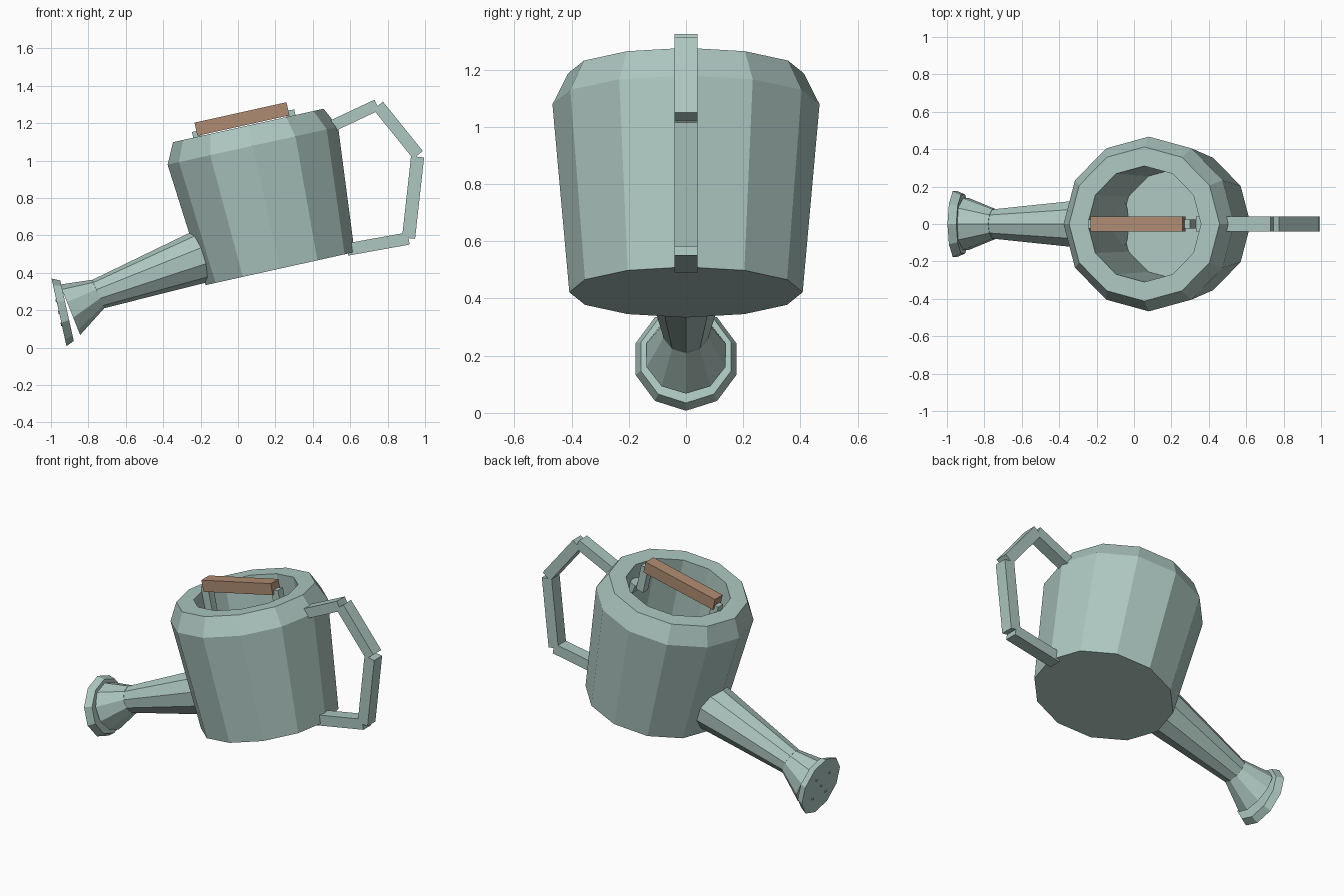
import bpy, bmesh, math
from mathutils import Vector, Matrix

cube = bpy.data.objects.get("Cube")
if cube:
    bpy.data.objects.remove(cube, do_unlink=True)


def material(name, rgb):
    mat = bpy.data.materials.new(name)
    mat.use_nodes = True
    mat.diffuse_color = (*rgb, 1)
    mat.node_tree.nodes["Principled BSDF"].inputs["Base Color"].default_value = (*rgb, 1)
    return mat


METAL = material("pale_green_metal", (0.42, 0.57, 0.53))
WOOD = material("brown_wood", (0.43, 0.26, 0.17))
TILT = math.radians(12.5)


def finish(name, bm, mat):
    bmesh.ops.recalc_face_normals(bm, faces=bm.faces)
    mesh = bpy.data.meshes.new(name)
    bm.to_mesh(mesh)
    bm.free()
    mesh.materials.append(mat)
    obj = bpy.data.objects.new(name, mesh)
    bpy.context.collection.objects.link(obj)
    return obj


def loft(name, rings, sides, mat=METAL):
    """Closed skin through rings (centre x, y, z, radius, axis angle in the xz plane)."""
    bm = bmesh.new()
    loops = []
    for x, y, z, r, ang in rings:
        u = Vector((-math.sin(ang), 0, math.cos(ang)))
        loop = []
        for i in range(sides):
            a = math.tau * i / sides
            p = Vector((x, y, z)) + r * (math.cos(a) * u + math.sin(a) * Vector((0, 1, 0)))
            loop.append(bm.verts.new(p))
        loops.append(loop)
    for low, high in zip(loops, loops[1:]):
        for i in range(sides):
            j = (i + 1) % sides
            bm.faces.new((low[i], low[j], high[j], high[i]))
    bm.faces.new(loops[0])
    bm.faces.new(loops[-1])
    return finish(name, bm, mat)


def beam(name, start, end, thick, width, mat=METAL):
    """Square-ended bar between two points of the xz plane."""
    a, b = Vector((start[0], 0, start[1])), Vector((end[0], 0, end[1]))
    d = b - a
    rot = Matrix.Rotation(-math.atan2(d.z, d.x), 4, 'Y')
    bm = bmesh.new()
    bmesh.ops.create_cube(bm, size=1, matrix=Matrix.Translation((a + b) / 2) @ rot
                          @ Matrix.Diagonal((d.length, width, thick, 1)))
    return finish(name, bm, mat)


def tilted(lx, lz):
    """Point given along the can's own leaning axes, from its base centre."""
    c, s = math.cos(TILT), math.sin(TILT)
    return 0.225 + lx * c - lz * s, 0.422 + lx * s + lz * c


# Can body: outer wall, shoulder, flat rim, inner wall and floor
profile = [(0.408, 0), (0.467, 0.673), (0.412, 0.784), (0.31, 0.784), (0.295, 0.02)]
body_rings = []
for radius, height in profile:
    cx, cz = tilted(0, height)
    body_rings.append((cx, 0, cz, radius, TILT + math.pi / 2))
loft("can_body", body_rings, 12)

# Spout tube, flared head and sprinkler plate
rad = math.radians
loft("spout_tube", [(-0.08, 0, 0.529, 0.155, rad(20)),
                    (-0.748, 0, 0.286, 0.082, rad(22))], 10)
loft("spout_flare", [(-0.748, 0, 0.286, 0.083, rad(23)),
                     (-0.8975, 0, 0.202, 0.145, rad(21.8))], 10)
loft("sprinkler_plate", [(-0.914, 0, 0.197, 0.166, TILT),
                         (-0.957, 0, 0.188, 0.185, TILT)], 10)

# Small nozzles on the sprinkler plate
for n, (sy, sz) in enumerate([(0, 0), (1, 1), (1, -1), (-1, 1), (-1, -1)]):
    px = -0.957 - math.sin(TILT) * 0.065 * sz
    pz = 0.188 + math.cos(TILT) * 0.065 * sz
    loft(f"nozzle_{n + 1}", [(px + 0.01, sy * 0.065, pz + 0.002, 0.009, TILT),
                             (px - 0.004, sy * 0.065, pz - 0.001, 0.009, TILT)], 6)

# Rear handle: four straight bars
beam("handle_top", (0.345, 1.11), (0.743, 1.297), 0.062, 0.08)
beam("handle_upper", (0.749, 1.294), (0.9625, 1.03), 0.066, 0.08)
beam("handle_grip", (0.96, 1.02), (0.912, 0.585), 0.07, 0.08)
beam("handle_bottom", (0.912, 0.583), (0.583, 0.524), 0.066, 0.08)

# Carrying bar over the opening, with a post at each end
beam("carry_grip", tilted(-0.278, 0.825), tilted(0.226, 0.825), 0.072, 0.078, WOOD)
for name, lx in (("carry_post_right", -0.277), ("carry_post_left", 0.233)):
    beam(name, tilted(lx, 0.65), tilted(lx, 0.815), 0.05, 0.05)
